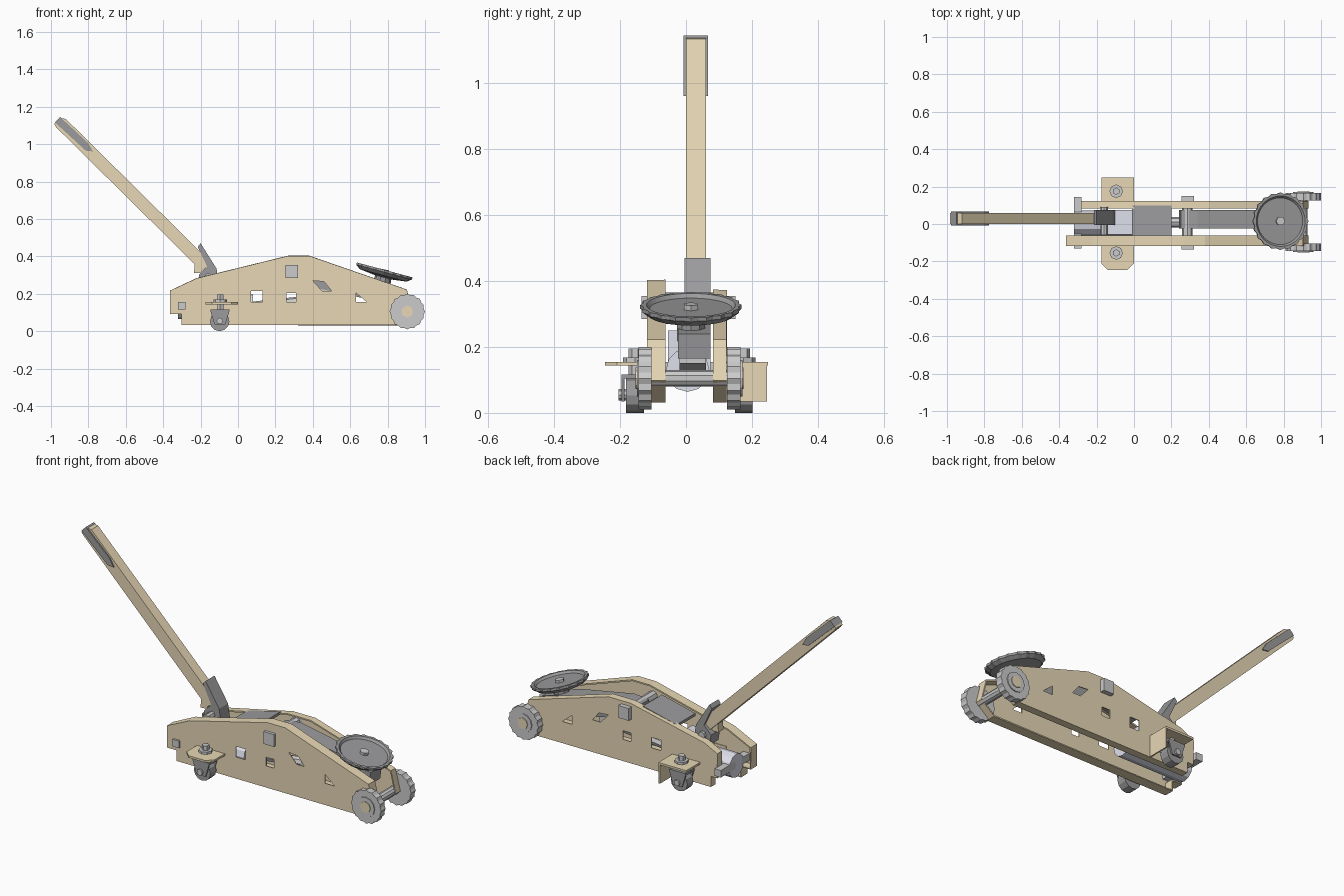
import bpy, bmesh, math
from mathutils import Vector, Matrix

if "Cube" in bpy.data.objects:
    bpy.data.objects.remove(bpy.data.objects["Cube"])


def mat(name, c):
    m = bpy.data.materials.new(name)
    m.diffuse_color = (*c, 1)
    m.use_nodes = True
    m.node_tree.nodes["Principled BSDF"].inputs["Base Color"].default_value = m.diffuse_color
    return m


BEIGE = mat("beige_paint", (0.80, 0.68, 0.46))
DARK = mat("dark_steel", (0.33, 0.33, 0.34))
WHEEL = mat("wheel_steel", (0.55, 0.55, 0.56))
LILAC = mat("cylinder_paint", (0.74, 0.75, 0.84))
LIGHT = mat("light_steel", (0.78, 0.77, 0.75))


def finish(name, bm, m):
    bmesh.ops.recalc_face_normals(bm, faces=bm.faces[:])
    me = bpy.data.meshes.new(name)
    bm.to_mesh(me)
    bm.free()
    ob = bpy.data.objects.new(name, me)
    bpy.context.collection.objects.link(ob)
    if m:
        me.materials.append(m)
    return ob


def add_prism(bm, pts, y0, y1):
    f = bm.faces.new([bm.verts.new((x, y0, z)) for x, z in pts])
    r = bmesh.ops.extrude_face_region(bm, geom=[f])
    vs = [v for v in r["geom"] if isinstance(v, bmesh.types.BMVert)]
    bmesh.ops.translate(bm, verts=vs, vec=(0, y1 - y0, 0))


def prism(name, pts, y0, y1, m):
    bm = bmesh.new()
    add_prism(bm, pts, y0, y1)
    return finish(name, bm, m)


def box(name, x0, x1, y0, y1, z0, z1, m):
    return prism(name, [(x0, z0), (x1, z0), (x1, z1), (x0, z1)], y0, y1, m)


def rod(name, a, b, r, m, n=12, r2=None):
    a, b = Vector(a), Vector(b)
    bm = bmesh.new()
    rot = (b - a).to_track_quat('Z', 'Y').to_matrix().to_4x4()
    bmesh.ops.create_cone(bm, cap_ends=True, segments=n, radius1=r,
                          radius2=r if r2 is None else r2, depth=(b - a).length,
                          matrix=Matrix.Translation((a + b) / 2) @ rot)
    return finish(name, bm, m)


def ring(cx, cz, r, n, notch=0.0):
    return [(cx + (r - notch * (i % 2)) * math.cos(2 * math.pi * i / n),
             cz + (r - notch * (i % 2)) * math.sin(2 * math.pi * i / n)) for i in range(n)]


# Side plates: flanged pans with punched holes
HOLES = [
    [(0.07, 0.155), (0.13, 0.155), (0.13, 0.215), (0.07, 0.215)],
    [(0.26, 0.155), (0.31, 0.155), (0.31, 0.205), (0.26, 0.205)],
    [(0.40, 0.27), (0.45, 0.215), (0.50, 0.215), (0.46, 0.265)],
    [(0.63, 0.205), (0.63, 0.155), (0.69, 0.155)],
]


def side_plate(name, pts, y_out, y_in):
    bm = bmesh.new()
    outer = [bm.verts.new((x, y_out, z)) for x, z in pts]
    inner = [bm.verts.new((x, y_in, z)) for x, z in pts]
    bm.faces.new(outer)
    for i in range(len(pts)):
        j = (i + 1) % len(pts)
        bm.faces.new((outer[i], outer[j], inner[j], inner[i]))
    plate = finish(name, bm, BEIGE)
    s = plate.modifiers.new("thickness", 'SOLIDIFY')
    s.thickness, s.offset = 0.008, 0
    bm = bmesh.new()
    for h in HOLES:
        add_prism(bm, h, y_out - 0.02, y_out + 0.02)
    cutter = finish(name + "_hole_cutter", bm, None)
    cutter.hide_render = True
    cutter.hide_set(True)
    b = plate.modifiers.new("holes", 'BOOLEAN')
    b.operation, b.object, b.solver = 'DIFFERENCE', cutter, 'EXACT'


NOSE = [(0.85, 0.035), (0.93, 0.10), (0.90, 0.22)]
side_plate("front_side_plate", [(-0.36, 0.095), (-0.30, 0.095), (-0.30, 0.035)] + NOSE +
           [(0.38, 0.40), (0.27, 0.40), (-0.22, 0.28), (-0.36, 0.215)], -0.116, -0.062)
side_plate("back_side_plate", [(-0.28, 0.095), (-0.24, 0.095), (-0.24, 0.035)] + NOSE +
           [(0.40, 0.37), (0.26, 0.37), (-0.20, 0.27), (-0.28, 0.23)], 0.121, 0.082)

# Sloping cover between the plates
prism("top_cover", [(-0.01, 0.30), (0.20, 0.35), (0.20, 0.365), (-0.01, 0.315)], -0.07, 0.10, DARK)

# Lifting arm and its pivot
prism("lift_arm", [(0.24, 0.27), (0.70, 0.17), (0.84, 0.165), (0.85, 0.24), (0.66, 0.29),
                   (0.34, 0.35), (0.25, 0.34)], -0.025, 0.075, DARK)
rod("arm_pivot_rod", (0.285, -0.125, 0.32), (0.285, 0.145, 0.32), 0.028, LIGHT, 8)
for name, y0, y1 in (("front_pivot_nut", -0.135, -0.116), ("back_pivot_nut", 0.115, 0.15)):
    box(name, 0.255, 0.32, y0, y1, 0.285, 0.355, LIGHT)

# Saddle: tilted scalloped dish with a rim and a post
bm = bmesh.new()
levels = [(0.05, -0.024), (0.13, -0.014), (0.154, 0.004), (0.154, 0.016), (0.135, 0.016), (0.125, 0.004)]
N = 40
rows = []
for r, z in levels:
    rows.append([bm.verts.new(((r - (0.008 if r > 0.15 and i % 2 else 0)) * math.cos(2 * math.pi * i / N),
                               (r - (0.008 if r > 0.15 and i % 2 else 0)) * math.sin(2 * math.pi * i / N), z))
                 for i in range(N)])
for a, b in zip(rows, rows[1:]):
    for i in range(N):
        j = (i + 1) % N
        bm.faces.new((a[i], a[j], b[j], b[i]))
bm.faces.new(rows[0])
bm.faces.new(rows[-1])
saddle = finish("saddle", bm, DARK)
saddle.location = (0.78, 0.015, 0.312)
saddle.rotation_euler = (0, math.radians(15), 0)
rod("saddle_post", (0.765, 0.015, 0.22), (0.778, 0.015, 0.30), 0.045, DARK, 10)
rod("saddle_bolt", (0.778, 0.015, 0.30), (0.784, 0.015, 0.33), 0.025, LIGHT, 6)

# Front axle and notched wheels
rod("front_axle", (0.905, -0.15, 0.105), (0.905, 0.17, 0.105), 0.025, LIGHT, 10)
for side, y0, y1, yo in (("front", -0.144, -0.104, -0.149), ("back", 0.125, 0.166, 0.171)):
    prism(side + "_nose_wheel", ring(0.905, 0.105, 0.095, 32, 0.006), y0, y1, WHEEL)
    mid = (y0 + y1) / 2
    rod(side + "_wheel_hub", (0.905, mid, 0.105), (0.905, yo, 0.105), 0.055, LIGHT, 12)
    rod(side + "_hub_cap", (0.905, mid, 0.105), (0.905, yo + (yo - mid) * 0.15, 0.105), 0.032, BEIGE, 8)

# Casters on bracket plates
for side, yc, s, y_in, y_out in (("front", -0.155, -1, -0.11, -0.245), ("back", 0.175, 1, 0.12, 0.248)):
    cut = 0.035 if side == "front" else 0.0
    bm = bmesh.new()
    outline = [(-0.175, y_in), (0.0, y_in), (0.0, y_out - s * cut)]
    if cut:
        outline += [(-cut, y_out), (-0.175 + cut, y_out)]
    outline.append((-0.175, y_out - s * cut))
    f = bm.faces.new([bm.verts.new((x, y, 0.143)) for x, y in outline])
    r = bmesh.ops.extrude_face_region(bm, geom=[f])
    bmesh.ops.translate(bm, verts=[v for v in r["geom"] if isinstance(v, bmesh.types.BMVert)], vec=(0, 0, 0.012))
    finish(side + "_caster_bracket", bm, BEIGE)
    rod(side + "_caster_stem", (-0.095, yc, 0.11), (-0.095, yc, 0.195), 0.019, LIGHT, 6)
    rod(side + "_caster_washer", (-0.095, yc, 0.15), (-0.095, yc, 0.168), 0.036, LIGHT, 8)
    box(side + "_caster_fork_top", -0.148, -0.045, yc - 0.04, yc + 0.04, 0.105, 0.117, DARK)
    for k, side2 in ((-1, "left"), (1, "right")):
        y = yc + k * 0.036
        prism(f"{side}_caster_fork_{side2}", [(-0.148, 0.11), (-0.125, 0.035), (-0.068, 0.035), (-0.045, 0.11)],
              y - 0.004, y + 0.004, DARK)
    rod(side + "_caster_wheel", (-0.098, yc - 0.027, 0.052), (-0.098, yc + 0.027, 0.052), 0.052, DARK, 12)
    rod(side + "_caster_axle", (-0.098, yc - 0.05, 0.055), (-0.098, yc + 0.05, 0.055), 0.017, LIGHT, 8)
box("back_bracket_skirt", -0.008, 0.0, 0.12, 0.246, 0.035, 0.15, BEIGE)
bm = bmesh.new()

# Hydraulic unit between the plates
rod("hydraulic_cylinder", (-0.32, 0.005, 0.13), (0.08, 0.005, 0.13), 0.066, LILAC, 12)
box("pump_block", -0.14, 0.0, -0.055, 0.075, 0.12, 0.25, LILAC)
rod("ram", (0.08, 0.01, 0.13), (0.45, 0.01, 0.17), 0.028, LIGHT, 8)
prism("ram_link", [(0.40, 0.13), (0.50, 0.15), (0.50, 0.24), (0.42, 0.24)], -0.02, 0.06, LIGHT)
box("rear_cross_bar", -0.32, -0.28, -0.13, 0.145, 0.115, 0.155, LIGHT)

# Handle socket
prism("handle_socket", [(-0.20, 0.24), (-0.10, 0.24), (-0.115, 0.335), (-0.20, 0.47), (-0.215, 0.45),
                        (-0.165, 0.345), (-0.21, 0.30)], -0.005, 0.075, DARK)
rod("socket_pin", (-0.16, -0.06, 0.29), (-0.16, 0.09, 0.29), 0.02, LIGHT, 8)
prism("socket_clamp", [(-0.235, 0.31), (-0.195, 0.31), (-0.18, 0.385), (-0.23, 0.385)], 0.0, 0.045, BEIGE)

# Handle bar with grip, built along its own axis
foot, tip = Vector((-0.185, 0.36)), Vector((-0.962, 1.128))
d = (tip - foot).normalized()
n = Vector((-d.y, d.x))


def along(s, t):
    return tuple(foot + d * s + n * t)


L = (tip - foot).length
prism("handle_bar", [along(-0.03, -0.034), along(L - 0.025, -0.034), along(L, -0.015), along(L, 0.03),
                     along(L - 0.02, 0.034), along(-0.02, 0.034)], 0.0, 0.06, BEIGE)
prism("handle_grip", [along(L - 0.25, -0.012), along(L - 0.20, -0.026), along(L + 0.003, -0.02),
                      along(L + 0.003, 0.02), along(L - 0.22, 0.012)], -0.007, 0.066, DARK)
bm.free()
